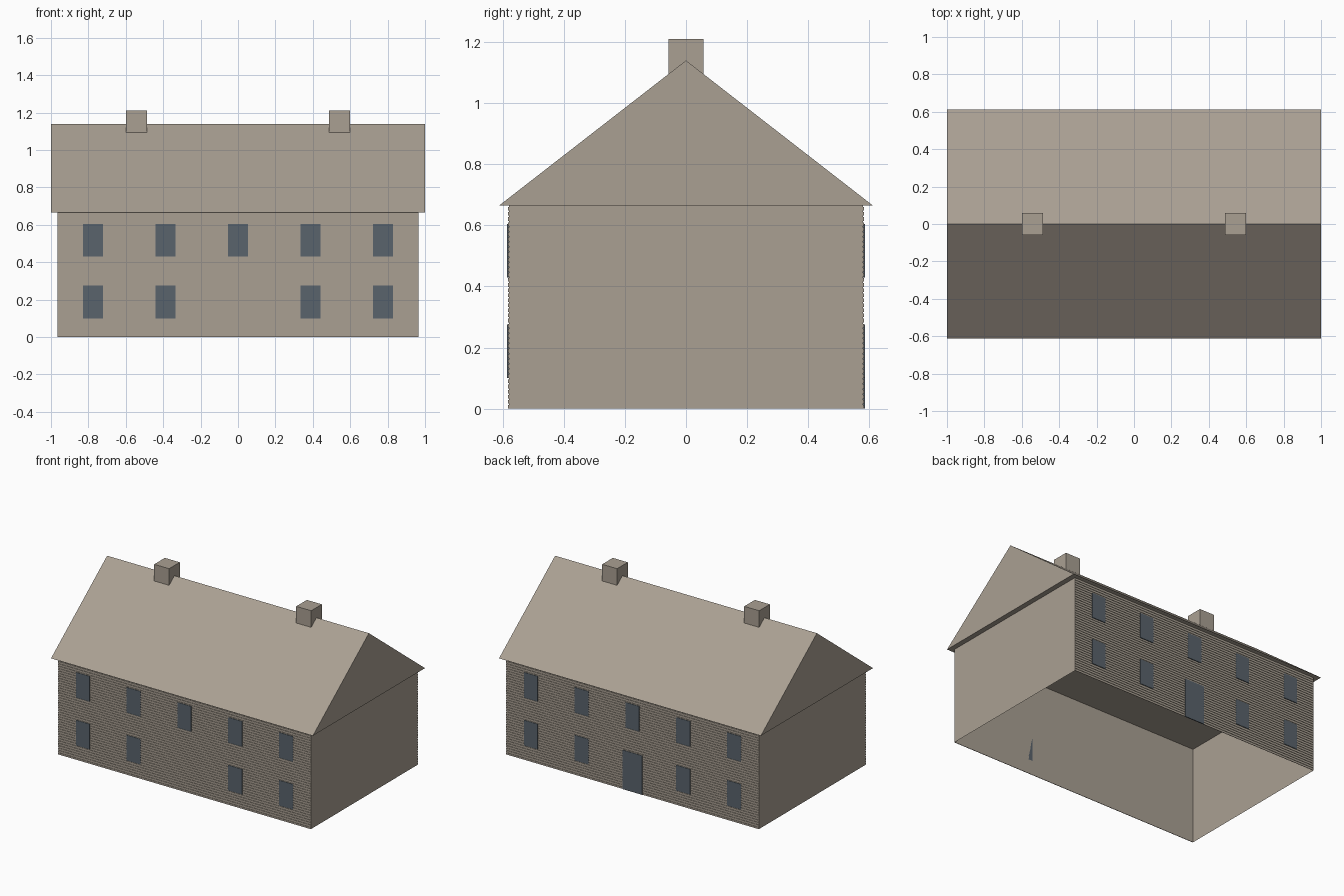
import bpy

cube = bpy.data.objects.get("Cube")
if cube:
    bpy.data.objects.remove(cube, do_unlink=True)

HALF_X, HALF_Y, EAVE = 0.965, 0.58, 0.665
RIDGE, ROOF_Y = 1.14, 0.612


def material(name, rgb):
    m = bpy.data.materials.new(name)
    m.use_nodes = True
    m.diffuse_color = (*rgb, 1)
    m.node_tree.nodes["Principled BSDF"].inputs["Base Color"].default_value = (*rgb, 1)
    return m


stone = material("warm beige", (0.40, 0.35, 0.29))
glass = material("slate blue", (0.10, 0.125, 0.15))


def add_mesh(name, verts, faces, mat):
    mesh = bpy.data.meshes.new(name)
    mesh.from_pydata(verts, [], faces)
    mesh.materials.append(mat)
    obj = bpy.data.objects.new(name, mesh)
    bpy.context.collection.objects.link(obj)
    return obj


def box(name, x, y, z, mat, skip=()):
    """Box from (low, high) ranges; face order: bottom, top, front, back, right, left."""
    verts = [(a, b, c) for c in z for b in y for a in x]
    faces = [(0, 2, 3, 1), (4, 5, 7, 6), (0, 1, 5, 4),
             (2, 6, 7, 3), (0, 4, 6, 2), (1, 3, 7, 5)]
    return add_mesh(name, verts, [f for i, f in enumerate(faces) if i not in skip], mat)


# Hollow wall shell, open underneath and closed above by the roof
box("walls", (-HALF_X, HALF_X), (-HALF_Y, HALF_Y), (0, EAVE), stone, skip=(0, 1))

# Gable roof with a flat underside
profile = [(-ROOF_Y, EAVE), (ROOF_Y, EAVE), (0, RIDGE)]
roof_verts = [(x, y, z) for x in (-1, 1) for y, z in profile]
add_mesh("roof", roof_verts,
         [(0, 2, 1), (3, 4, 5), (0, 1, 4, 3), (1, 2, 5, 4), (2, 0, 3, 5)], stone)

# Chimneys straddling the ridge
for side, x in (("right", -0.5425), ("left", 0.5425)):
    box(f"{side}_chimney", (x - 0.057, x + 0.057), (-0.058, 0.058), (1.05, 1.21), stone)

# Siding boards, windows and rear door
BOARDS = 40
pitch = EAVE / BOARDS
for side, s in (("front", -1), ("back", 1)):
    def span(depth):
        return tuple(sorted((s * HALF_Y, s * (HALF_Y + depth))))

    siding = box(f"{side}_siding", (-HALF_X, HALF_X), span(0.003),
                 (0, pitch * 0.7), stone)
    rows = siding.modifiers.new("rows", 'ARRAY')
    rows.count = BOARDS
    rows.use_relative_offset = False
    rows.use_constant_offset = True
    rows.constant_offset_displace = (0, 0, pitch)

    for floor, base in (("lower", 0.10), ("upper", 0.43)):
        for i in range(-2, 3):
            if floor == "lower" and i == 0:
                continue
            x = i * 0.388
            box(f"{side}_{floor}_window_{i + 3}", (x - 0.053, x + 0.053),
                span(0.006), (base, base + 0.175), glass)

    if side == "back":
        box("back_door", (-0.075, 0.075), span(0.006), (0, 0.27), glass)
